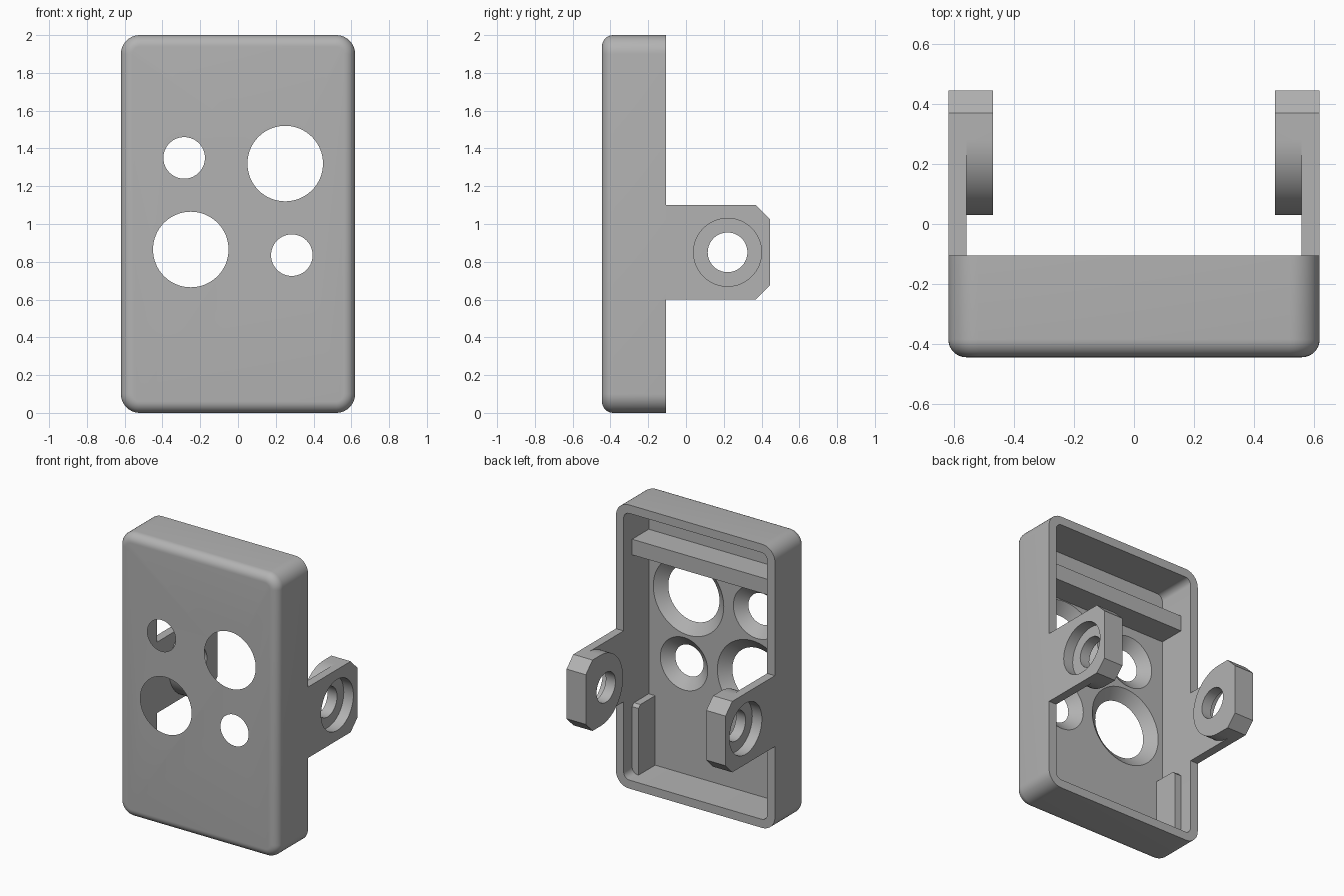
import bpy, bmesh
from math import sin, cos, pi, radians
from mathutils import Vector

if "Cube" in bpy.data.objects:
    bpy.data.objects.remove(bpy.data.objects["Cube"], do_unlink=True)

grey = bpy.data.materials.new("plain grey")
grey.use_nodes = True
colour = (0.45, 0.45, 0.45, 1)
grey.diffuse_color = colour
grey.node_tree.nodes["Principled BSDF"].inputs["Base Color"].default_value = colour


def add_object(name, bm):
    bmesh.ops.recalc_face_normals(bm, faces=bm.faces)
    mesh = bpy.data.meshes.new(name)
    bm.to_mesh(mesh)
    bm.free()
    mesh.materials.append(grey)
    obj = bpy.data.objects.new(name, mesh)
    bpy.context.collection.objects.link(obj)
    return obj


def arc(u, v, r, start, end, steps):
    angles = [radians(start + (end - start) * i / steps) for i in range(steps + 1)]
    return [(u + r * cos(a), v + r * sin(a)) for a in angles]


def rounded_rect(half, low, high, r, steps=10):
    pts = []
    for k, (u, v) in enumerate([(half - r, high - r), (r - half, high - r),
                                (r - half, low + r), (half - r, low + r)]):
        pts += arc(u, v, r, 90 * k, 90 * k + 90, steps)
    return pts


def prism(name, pts, axis, start, end, round_start=0.0):
    """Extrude a closed profile along x (profile y, z) or y (profile x, z)."""
    def place(u, v, d):
        return Vector((d, u, v)) if axis == "x" else Vector((u, d, v))
    bm = bmesh.new()
    base = bm.faces.new([bm.verts.new(place(u, v, start)) for u, v in pts])
    edges = list(base.edges)
    new = bmesh.ops.extrude_face_region(bm, geom=[base], use_keep_orig=True)["geom"]
    shift = place(0, 0, end - start)
    for item in new:
        if isinstance(item, bmesh.types.BMVert):
            item.co += shift
    bmesh.ops.recalc_face_normals(bm, faces=bm.faces)
    if round_start:
        bmesh.ops.bevel(bm, geom=edges, offset=round_start, segments=8,
                        profile=0.5, affect="EDGES")
    return add_object(name, bm)


def cone_y(name, x, z, y0, r0, y1, r1, steps=64):
    bm = bmesh.new()
    rings = []
    for y, r in ((y0, r0), (y1, r1)):
        rings.append([bm.verts.new((x + r * cos(2 * pi * i / steps), y,
                                    z + r * sin(2 * pi * i / steps))) for i in range(steps)])
        bm.faces.new(rings[-1])
    for i in range(steps):
        j = (i + 1) % steps
        bm.faces.new((rings[0][i], rings[0][j], rings[1][j], rings[1][i]))
    return add_object(name, bm)


def combine(obj, other, operation):
    mod = obj.modifiers.new("combine", "BOOLEAN")
    mod.operation, mod.solver, mod.object = operation, "EXACT", other
    bpy.context.view_layer.objects.active = obj
    bpy.ops.object.modifier_apply(modifier=mod.name)
    bpy.data.objects.remove(other, do_unlink=True)


def smooth(obj):
    bpy.ops.object.select_all(action="DESELECT")
    obj.select_set(True)
    bpy.context.view_layer.objects.active = obj
    bpy.ops.object.shade_smooth_by_angle(angle=radians(28))


FRONT, FLOOR, RIM, INNER = -0.445, -0.385, -0.105, 0.56

# Tray shell with rounded front and hollow back
shell = prism("tray_shell", rounded_rect(0.62, 0, 2, 0.1), "y", FRONT, RIM, 0.06)
combine(shell, prism("cavity_cutter", rounded_rect(INNER, 0.06, 1.94, 0.045), "y",
                     FLOOR, 0), "DIFFERENCE")

# Flared holes through the front plate
slope = 0.075 / (FLOOR - FRONT)
margin = 0.01
for x, z, r in ((0.25, 1.32, 0.2), (-0.25, 0.865, 0.2),
                (-0.285, 1.35, 0.11), (0.285, 0.835, 0.11)):
    combine(shell, cone_y("hole_cutter", x, z, FRONT - margin, r - slope * margin,
                          FLOOR + margin, r + slope * (FLOOR + margin - FRONT)), "DIFFERENCE")
smooth(shell)

# Cross bar inside the upper part
prism("cross_bar", [(FLOOR, 1.6), (-0.2, 1.6), (-0.2, 1.71), (FLOOR, 1.71)],
      "x", -INNER, INNER)

for side, s in (("left", 1), ("right", -1)):
    # Low rib on the inner side wall
    rib = [(FLOOR, 0.06), (-0.2, 0.06), (-0.2, 0.53), (-0.22, 0.55), (FLOOR, 0.55)]
    prism(side + "_rib", rib, "x", s * 0.51, s * INNER)

    # Mounting ear: thin arm, thicker round-ended pad, stepped hole
    tip = [(0.37, 0.6), (0.445, 0.675), (0.445, 1.025), (0.37, 1.1)]
    ear = prism(side + "_ear", [(RIM, 0.6)] + tip + [(RIM, 1.1)], "x", s * INNER, s * 0.62)
    pad = prism("pad", tip + arc(0.28, 0.85, 0.25, 90, 270, 32), "x", s * 0.47, s * INNER)
    combine(ear, pad, "UNION")
    for r, inner_end in ((0.18, 0.545), (0.105, 0.4)):
        combine(ear, prism("bore_cutter", arc(0.22, 0.85, r, 0, 354, 59), "x",
                           s * inner_end, s * 0.7), "DIFFERENCE")
    smooth(ear)
